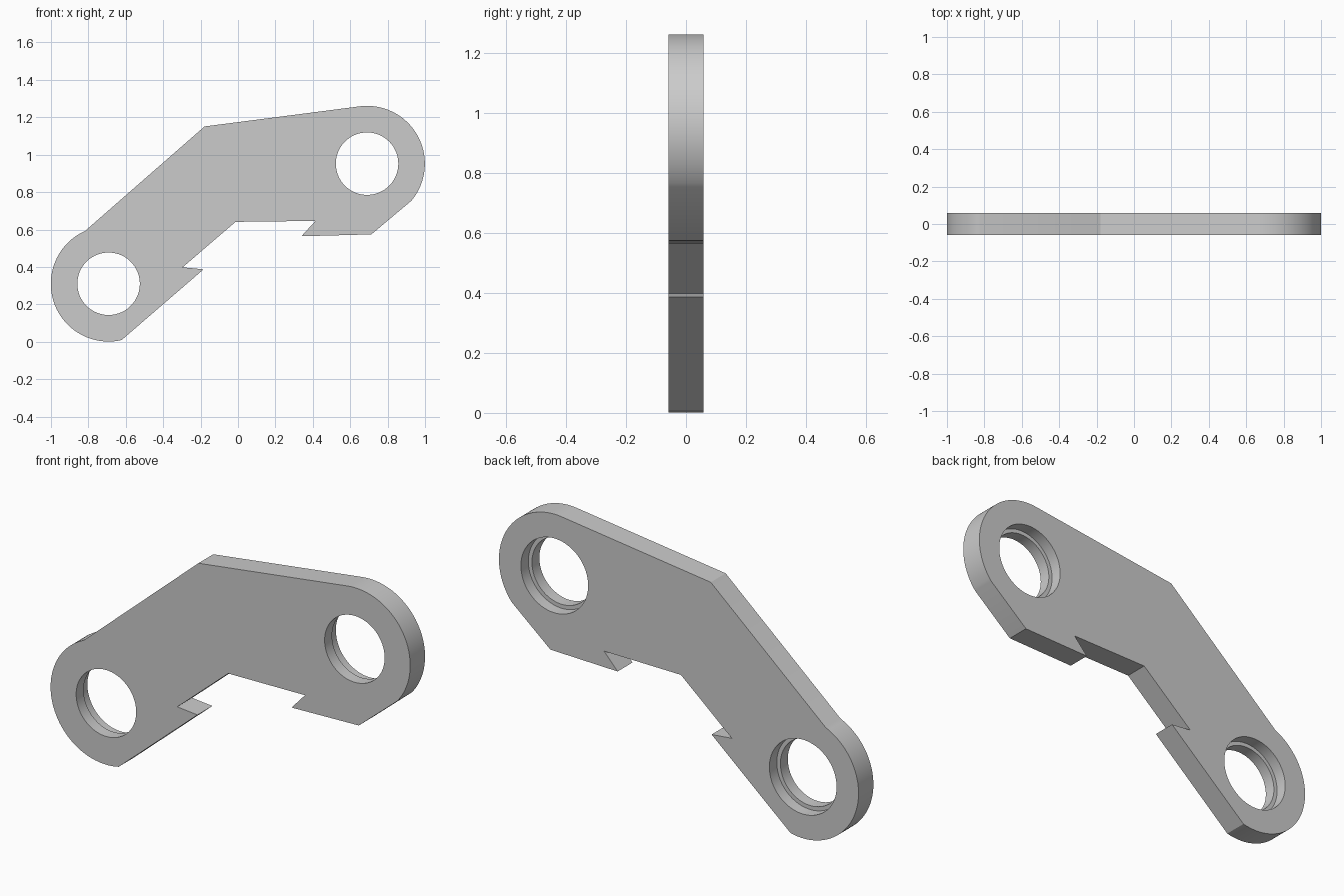
import bpy
import bmesh
import math

if "Cube" in bpy.data.objects:
    bpy.data.objects.remove(bpy.data.objects["Cube"], do_unlink=True)

HALF = 0.059                      # half the plate thickness
HUB_R, BORE_R, RECESS_R = 0.309, 0.167, 0.187
LOW_HUB, HIGH_HUB = (-0.692, 0.31), (0.69, 0.952)

grey = bpy.data.materials.new("plain grey")
grey.use_nodes = True
colour = (0.6, 0.6, 0.6, 1)
grey.diffuse_color = colour
grey.node_tree.nodes["Principled BSDF"].inputs["Base Color"].default_value = colour


def arc(centre, start, end, steps=48):
    """Points on a hub rim between two angles in degrees."""
    angles = [math.radians(start + (end - start) * i / steps) for i in range(steps + 1)]
    return [(centre[0] + HUB_R * math.cos(a), centre[1] + HUB_R * math.sin(a)) for a in angles]


def prism(name, points, y0, y1):
    """Extrude an x-z outline from y0 to y1."""
    bm = bmesh.new()
    face = bm.faces.new([bm.verts.new((x, y0, z)) for x, z in points])
    ext = bmesh.ops.extrude_face_region(bm, geom=[face])
    moved = [g for g in ext["geom"] if isinstance(g, bmesh.types.BMVert)]
    bmesh.ops.translate(bm, verts=moved, vec=(0, y1 - y0, 0))
    bmesh.ops.recalc_face_normals(bm, faces=bm.faces)
    mesh = bpy.data.meshes.new(name)
    bm.to_mesh(mesh)
    bm.free()
    mesh.materials.append(grey)
    obj = bpy.data.objects.new(name, mesh)
    bpy.context.collection.objects.link(obj)
    return obj


def disc(centre, radius, steps=96):
    return [(centre[0] + radius * math.cos(math.tau * i / steps),
             centre[1] + radius * math.sin(math.tau * i / steps)) for i in range(steps)]


# Bent plate: two round hubs, an elbow on top and a hooked notch beneath
outline = (
    arc(LOW_HUB, -77, -246)
    + [(-0.179, 1.151)]
    + arc(HIGH_HUB, 97, -40)
    + [(0.713, 0.574), (0.339, 0.564), (0.414, 0.646), (-0.013, 0.641),
       (-0.296, 0.398), (-0.184, 0.387)]
)
plate = prism("link_plate", outline, -HALF, HALF)
bpy.context.view_layer.objects.active = plate
plate.select_set(True)

# Through bores, each with a wider recess sunk from the back
for hub in (LOW_HUB, HIGH_HUB):
    for radius, start in ((BORE_R, -0.2), (RECESS_R, 0.0)):
        cutter = prism("bore_cutter", disc(hub, radius), start, 0.2)
        cutter.hide_render = True
        mod = plate.modifiers.new("bore", "BOOLEAN")
        mod.operation = "DIFFERENCE"
        mod.solver = "EXACT"
        mod.object = cutter
        bpy.ops.object.modifier_apply(modifier=mod.name)
        bpy.data.objects.remove(cutter, do_unlink=True)

bpy.ops.object.shade_smooth_by_angle(angle=math.radians(20))
